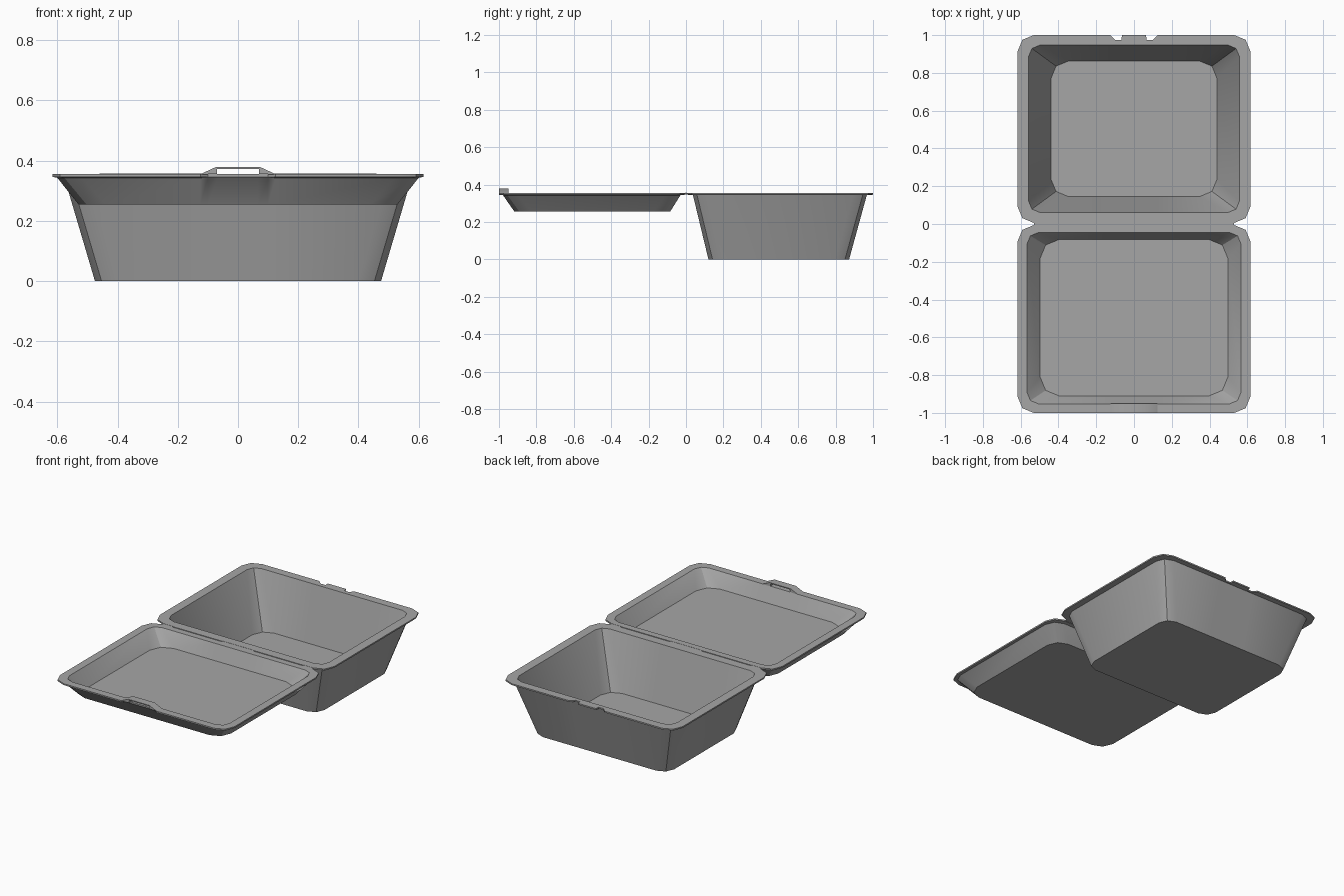
import bpy
import bmesh
import math

cube = bpy.data.objects.get("Cube")
if cube:
    bpy.data.objects.remove(cube, do_unlink=True)

# One plain grey for the whole box
grey = bpy.data.materials.new("foam_grey")
grey.use_nodes = True
colour = (0.38, 0.38, 0.38, 1)
grey.diffuse_color = colour
bsdf = grey.node_tree.nodes["Principled BSDF"]
bsdf.inputs["Base Color"].default_value = colour
bsdf.inputs["Roughness"].default_value = 0.8

# Extra points on the long edges, where the latch parts begin and end
LATCH_X = [-0.125, -0.1, -0.066, -0.064, 0.064, 0.066, 0.1, 0.125]


def finish(bm, name):
    bmesh.ops.recalc_face_normals(bm, faces=bm.faces)
    mesh = bpy.data.meshes.new(name)
    bm.to_mesh(mesh)
    bm.free()
    mesh.materials.append(grey)
    obj = bpy.data.objects.new(name, mesh)
    bpy.context.collection.objects.link(obj)
    bpy.ops.object.select_all(action="DESELECT")
    obj.select_set(True)
    bpy.context.view_layer.objects.active = obj
    bpy.ops.object.shade_smooth_by_angle(angle=math.radians(30))
    return obj


def outline(half_x, y0, y1, r, z, edge=None):
    """Rounded rectangle; edge(x, y) may shift the points on the long sides."""
    corners = [(half_x - r, y0 + r, -90), (half_x - r, y1 - r, 0),
               (r - half_x, y1 - r, 90), (r - half_x, y0 + r, 180)]
    pts = []

    def side(xs, y):
        pts.extend((x, edge(x, y) if edge else y, z) for x in xs)

    side(LATCH_X, y0)
    for i, (cx, cy, start) in enumerate(corners):
        for step in range(3):
            a = math.radians(start + 45 * step)
            pts.append((cx + r * math.cos(a), cy + r * math.sin(a), z))
        if i == 1:
            side(reversed(LATCH_X), y1)
    return pts


def tray(name, loops):
    """Skin the outlines from the outer base, over the rim, to the floor."""
    bm = bmesh.new()
    rings = [[bm.verts.new(p) for p in loop] for loop in loops]
    for a, b in zip(rings, rings[1:]):
        for i in range(len(a)):
            j = (i + 1) % len(a)
            bm.faces.new((a[i], a[j], b[j], b[i]))
    bm.faces.new(rings[0])
    bm.faces.new(rings[-1])
    return finish(bm, name)


def prism(name, profile, y0, y1):
    """Extrude an x-z profile along y."""
    bm = bmesh.new()
    face = bm.faces.new([bm.verts.new((x, y0, z)) for x, z in profile])
    new = bmesh.ops.extrude_face_region(bm, geom=[face])["geom"]
    verts = [v for v in new if isinstance(v, bmesh.types.BMVert)]
    bmesh.ops.translate(bm, verts=verts, vec=(0, y1 - y0, 0))
    return finish(bm, name)


def bowl_notches(x, y):
    return 0.975 if y > 0.9 and 0.065 < abs(x) < 0.11 else y


def lid_recess(x, y):
    return -0.982 if y < -0.9 and abs(x) < 0.11 else y


# Deep bowl at the back, with a latch tab between two notches
tray("bowl", [
    outline(0.475, 0.12, 0.872, 0.075, 0),
    outline(0.577, 0.037, 0.967, 0.075, 0.345),
    outline(0.616, 0.006, 1.0, 0.085, 0.346, bowl_notches),
    outline(0.616, 0.006, 1.0, 0.085, 0.355, bowl_notches),
    outline(0.558, 0.061, 0.947, 0.06, 0.355),
    outline(0.439, 0.146, 0.862, 0.09, 0.015),
])

# Shallow lid at the front
tray("lid", [
    outline(0.53, -0.917, -0.085, 0.09, 0.255),
    outline(0.6, -0.978, -0.03, 0.08, 0.343),
    outline(0.616, -1.0, -0.006, 0.085, 0.346, lid_recess),
    outline(0.616, -1.0, -0.006, 0.085, 0.355, lid_recess),
    outline(0.566, -0.952, -0.045, 0.06, 0.355),
    outline(0.497, -0.91, -0.082, 0.1, 0.265),
])

# Raised arch on the lid rim that receives the latch tab
half = [(0.125, 0.355), (0.075, 0.378)]
inner = [(0.068, 0.372), (0.068, 0.357), (0.075, 0.348)]
right = [(x, z) for x, z in half]
left = [(-x, z) for x, z in reversed(half)]
prism("latch_arch", right + left + [(-0.115, 0.354), (-0.07, 0.356)]
      + [(-0.07, 0.372), (0.07, 0.372), (0.07, 0.356), (0.115, 0.354)],
      -1.0, -0.95)

# Thin hinge strip with two crease ridges
def bar(name, x0, x1, z0, z1, depth):
    prism(name, [(x0, z0), (x1, z0), (x1, z1), (x0, z1)], -depth, depth)


bar("hinge_strip", -0.53, 0.53, 0.348, 0.354, 0.01)
for label, s in (("left", 1), ("right", -1)):
    x0, x1 = sorted((s * 0.11, s * 0.46))
    bar("hinge_ridge_" + label, x0, x1, 0.353, 0.358, 0.003)
